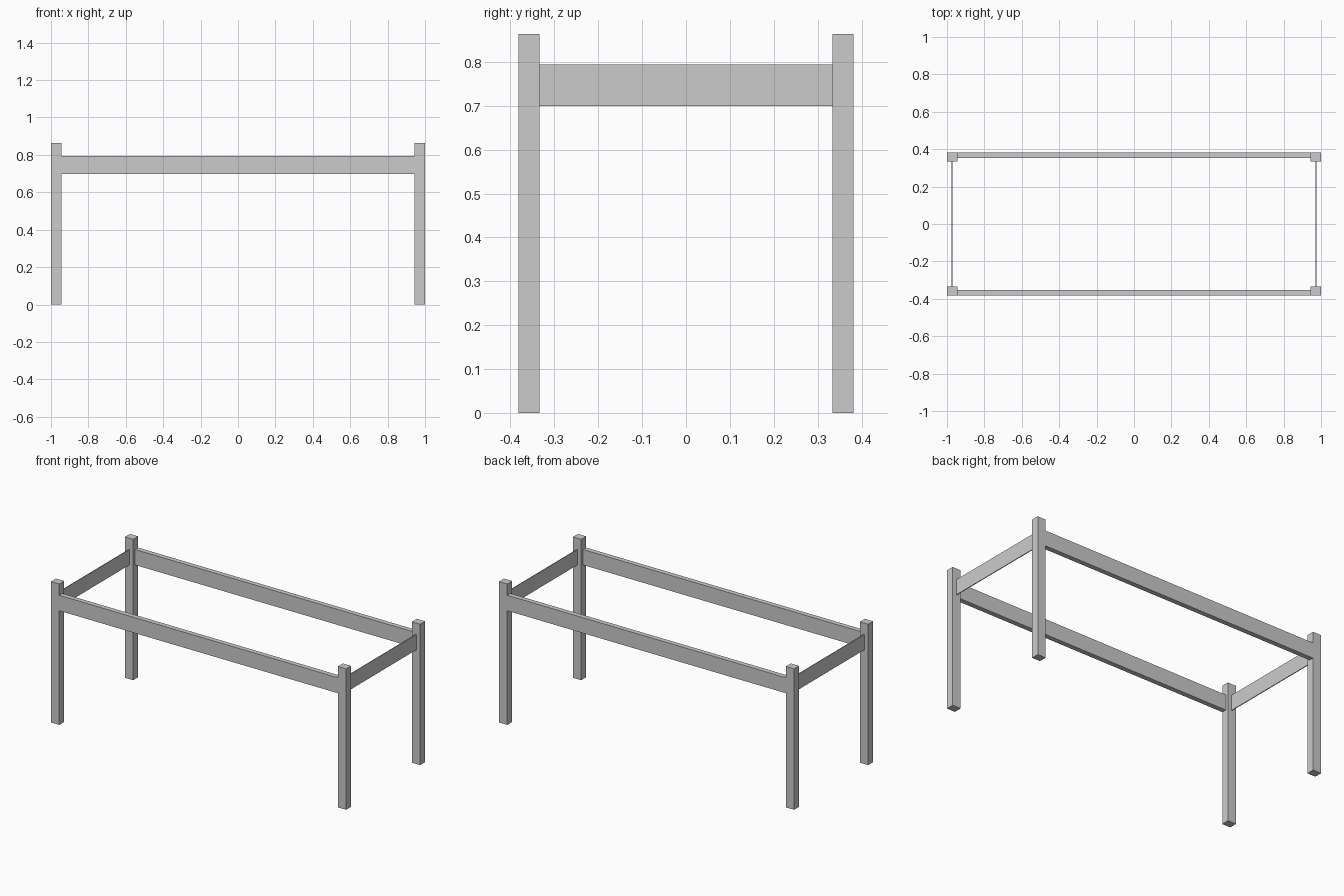
import bpy

if "Cube" in bpy.data.objects:
    bpy.data.objects.remove(bpy.data.objects["Cube"])

HX, HY = 1.0, 0.382          # outer half sizes
LX, LY, LH = 0.056, 0.048, 0.863   # leg section and height
Z0, Z1 = 0.699, 0.794        # rail bottom and top
RT, PT = 0.03, 0.005         # long rail and end panel thickness


def box(name, lo, hi):
    bpy.ops.mesh.primitive_cube_add(size=1, location=[(a + b) / 2 for a, b in zip(lo, hi)])
    ob = bpy.context.object
    ob.name = name
    ob.scale = [b - a for a, b in zip(lo, hi)]
    bpy.ops.object.transform_apply(location=False, rotation=False, scale=True)
    return ob


def span(side, outer, thick):
    """Range of a part whose outer face sits at side * outer."""
    return sorted((side * outer, side * (outer - thick)))


# Four corner legs
for sx, xn in ((-1, "left"), (1, "right")):
    for sy, yn in ((-1, "front"), (1, "back")):
        x, y = span(sx, HX, LX), span(sy, HY, LY)
        box(f"{yn}_{xn}_leg", (x[0], y[0], 0), (x[1], y[1], LH))

# Long rails flush with the outer leg faces
for sy, yn in ((-1, "front"), (1, "back")):
    y = span(sy, HY, RT)
    box(f"{yn}_rail", (LX - HX, y[0], Z0), (HX - LX, y[1], Z1))

# Thin end panels centred on the legs
for sx, xn in ((-1, "left"), (1, "right")):
    x = span(sx, HX - LX / 2 + PT / 2, PT)
    box(f"{xn}_end_panel", (x[0], LY - HY, Z0), (x[1], HY - LY, Z1))
